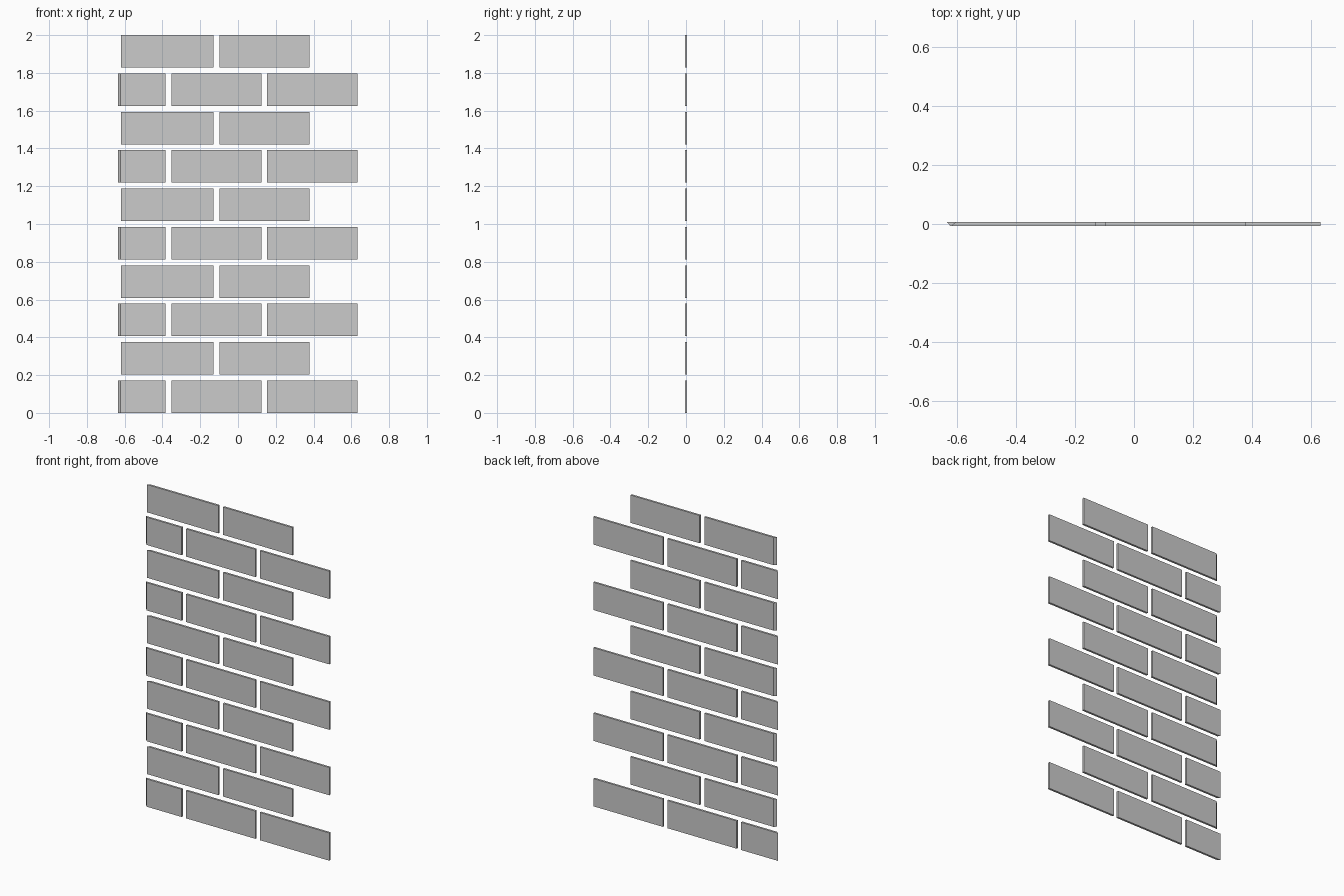
import bpy
import bmesh

if "Cube" in bpy.data.objects:
    bpy.data.objects.remove(bpy.data.objects["Cube"])

ROWS = 10
HEIGHT = 0.172
PITCH = (2.0 - HEIGHT) / (ROWS - 1)
T = 0.0065  # half thickness


def brick(name, outline, z):
    """Extrude a plan outline (x, y) upwards into one brick."""
    bm = bmesh.new()
    face = bm.faces.new([bm.verts.new((x, y, z)) for x, y in outline])
    top = bmesh.ops.extrude_face_region(bm, geom=[face])["geom"]
    bmesh.ops.translate(bm, vec=(0, 0, HEIGHT),
                        verts=[v for v in top if isinstance(v, bmesh.types.BMVert)])
    bmesh.ops.recalc_face_normals(bm, faces=bm.faces)
    mesh = bpy.data.meshes.new(name)
    bm.to_mesh(mesh)
    bm.free()
    bpy.context.collection.objects.link(bpy.data.objects.new(name, mesh))


def plan(x_front, x_back, x_right):
    return [(x_front, -T), (x_right, -T), (x_right, T), (x_back, T)]


# Courses: left end at front, left end at back, right end
long_course = [(-0.623, -0.635, -0.383), (-0.352, -0.352, 0.124), (0.154, 0.154, 0.632)]
short_course = [(-0.62, -0.605, -0.131), (-0.098, -0.098, 0.378)]

# Running bond wall, the corner ends mitred alternately
for row in range(ROWS):
    for i, ends in enumerate(short_course if row % 2 else long_course):
        brick(f"brick_row{row + 1}_{i + 1}", plan(*ends), row * PITCH)
